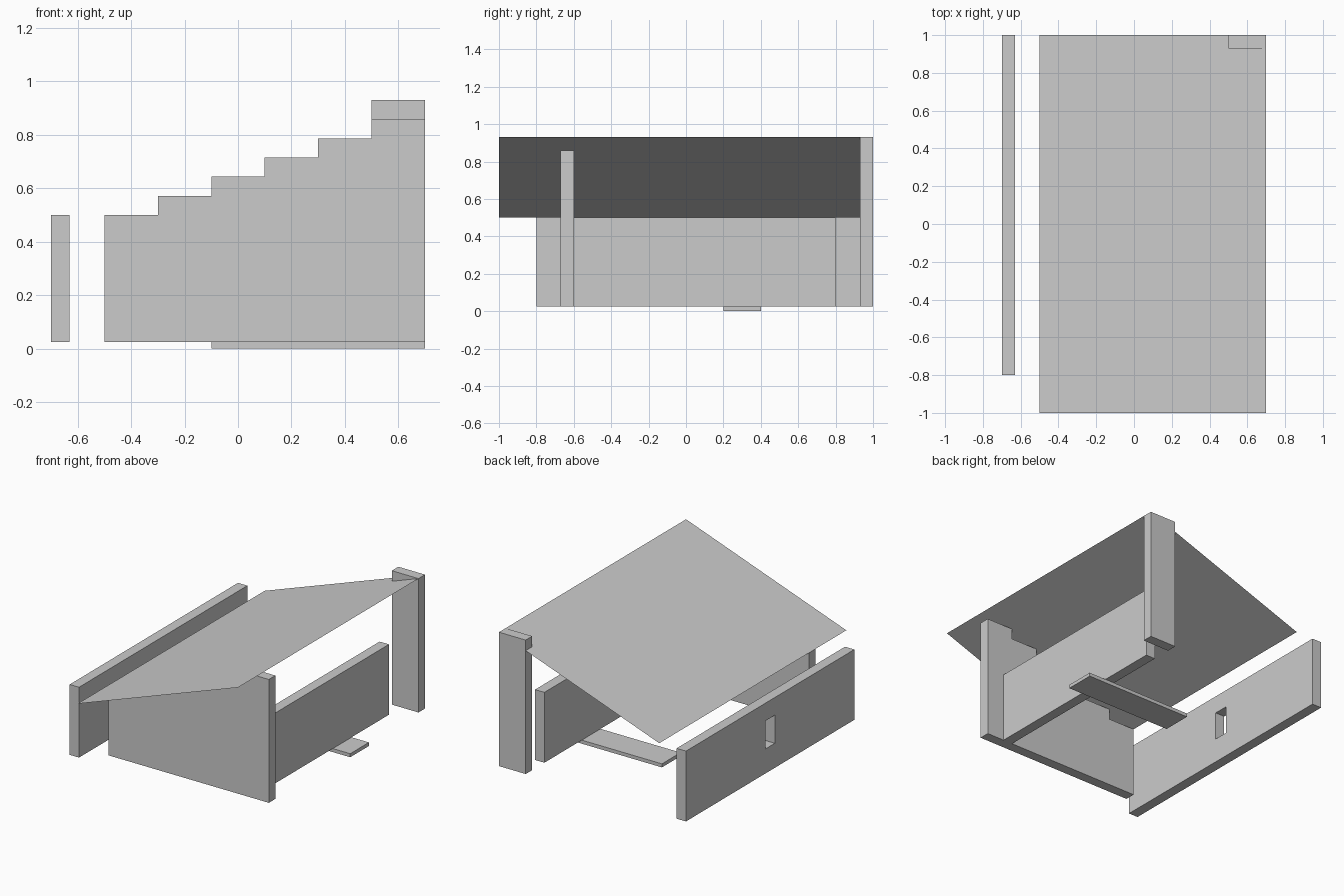
import bpy

if "Cube" in bpy.data.objects:
    bpy.data.objects.remove(bpy.data.objects["Cube"])

BASE = 0.024   # underside of the walls
STEP = 0.0717  # rise of each wall step
T = 0.07       # wall thickness


def make(name, verts, faces):
    mesh = bpy.data.meshes.new(name)
    mesh.from_pydata(verts, [], faces)
    mesh.update()
    obj = bpy.data.objects.new(name, mesh)
    bpy.context.collection.objects.link(obj)
    return obj


def prism(name, profile, place, lo, hi):
    """Extrude a closed 2D profile from lo to hi; place(a, b, depth) gives xyz."""
    n = len(profile)
    verts = [place(a, b, d) for d in (lo, hi) for a, b in profile]
    faces = [list(range(n))[::-1], list(range(n, 2 * n))]
    faces += [[i, (i + 1) % n, n + (i + 1) % n, n + i] for i in range(n)]
    obj = make(name, verts, faces)
    import bmesh
    bm = bmesh.new()
    bm.from_mesh(obj.data)
    bmesh.ops.recalc_face_normals(bm, faces=bm.faces)
    bm.to_mesh(obj.data)
    bm.free()
    return obj


def box(name, x, y, z):
    rect = [(x[0], y[0]), (x[1], y[0]), (x[1], y[1]), (x[0], y[1])]
    return prism(name, rect, lambda a, b, d: (a, b, d), *z)


# Stepped front wall, rising under the roof
profile = [(0.7, BASE), (-0.5, BASE)]
for i in range(6):
    z = 0.5 + STEP * i
    profile += [(-0.5 + 0.2 * i, z), (-0.3 + 0.2 * i, z)]
prism("stepped_front_wall", profile, lambda a, b, d: (a, d, b), -0.67, -0.6)

# Inner wall and tall back post
box("inner_wall", (0.5, 0.5 + T), (-0.6, 0.8), (BASE, 0.5))
box("back_post", (0.5, 0.7), (1 - T, 1.0), (BASE, 0.5 + 6 * STEP))

# Left wall with a small window
wall = box("left_wall", (-0.7, -0.7 + T), (-0.8, 1.0), (BASE, 0.5))
cutter = box("window_cutter", (-0.8, -0.5), (0.05, 0.15), (0.19, 0.38))
cutter.hide_render = True
cutter.hide_viewport = True
mod = wall.modifiers.new("window", 'BOOLEAN')
mod.operation = 'DIFFERENCE'
mod.solver = 'EXACT'
mod.object = cutter

# Floor plank
box("floor_plank", (-0.1, 0.7), (0.2, 0.4), (0.0, BASE))

# Sloping sheet roof
top = 0.5 + 6 * STEP
make("roof", [(-0.5, -1, 0.5), (0.7, -1, top), (0.7, 1, top), (-0.5, 1, 0.5)],
     [[0, 1, 2, 3]])
